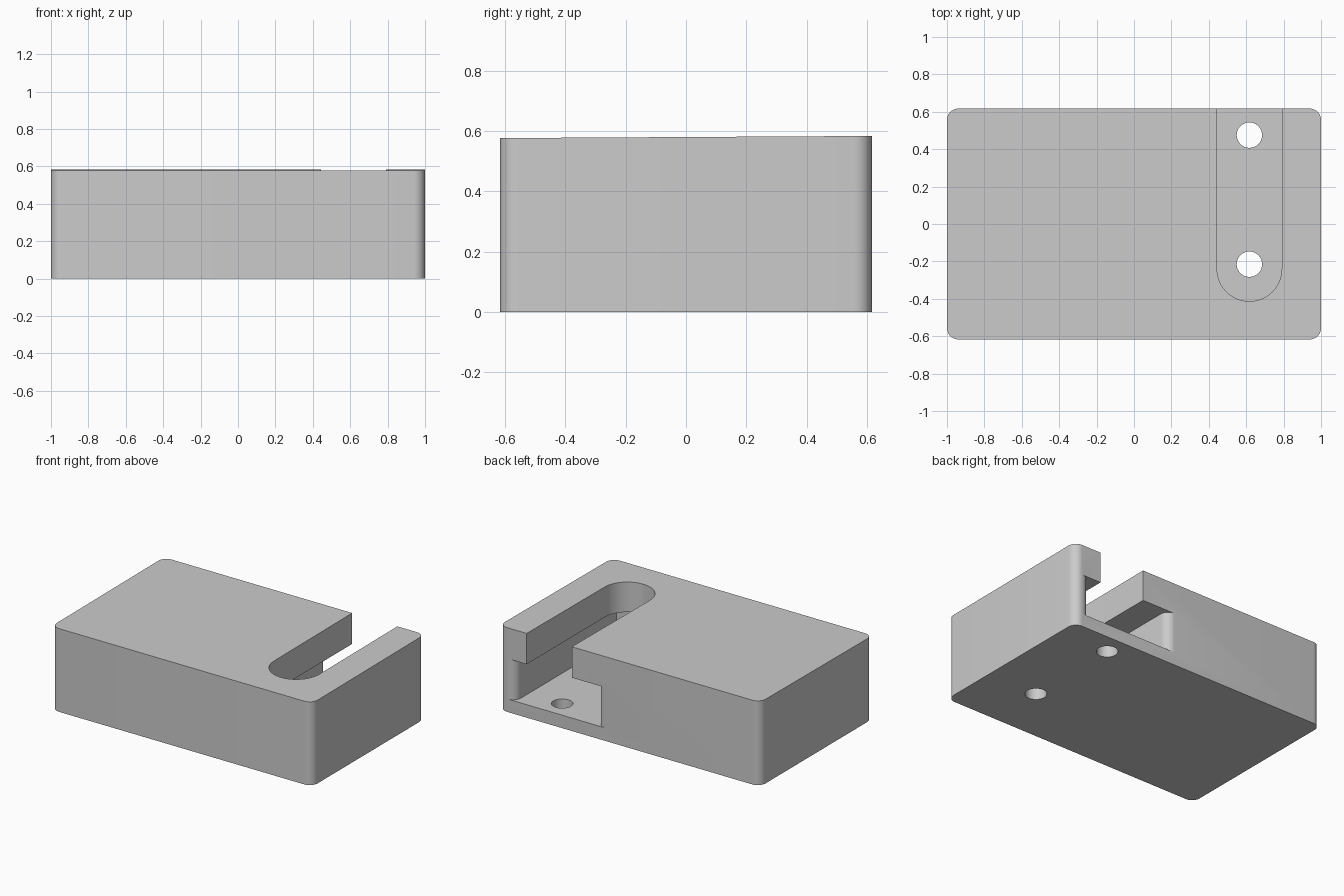
import bpy, bmesh, math

if "Cube" in bpy.data.objects:
    bpy.data.objects.remove(bpy.data.objects["Cube"])

HALF_X, HALF_Y, RADIUS = 1.0, 0.617, 0.06
SLOT_X, SLOT_R = 0.617, 0.173
FLOOR, CEILING, OUT = 0.09, 0.37, 0.8

grey = bpy.data.materials.new("light grey")
grey.use_nodes = True
grey.diffuse_color = (0.6, 0.6, 0.6, 1)
grey.node_tree.nodes["Principled BSDF"].inputs["Base Color"].default_value = (0.6, 0.6, 0.6, 1)


def arc(cx, cy, r, start, end, steps):
    """Points along an arc, angles in degrees."""
    angles = [math.radians(start + (end - start) * i / steps) for i in range(steps + 1)]
    return [(cx + r * math.cos(a), cy + r * math.sin(a)) for a in angles]


def prism(name, outline, z0, z1):
    """Upright solid with the given outline."""
    bm = bmesh.new()
    face = bm.faces.new([bm.verts.new((x, y, z0)) for x, y in outline])
    top = bmesh.ops.extrude_face_region(bm, geom=[face])["geom"]
    bmesh.ops.translate(bm, vec=(0, 0, z1 - z0),
                        verts=[v for v in top if isinstance(v, bmesh.types.BMVert)])
    bmesh.ops.recalc_face_normals(bm, faces=bm.faces)
    mesh = bpy.data.meshes.new(name)
    bm.to_mesh(mesh)
    bm.free()
    mesh.materials.append(grey)
    obj = bpy.data.objects.new(name, mesh)
    bpy.context.collection.objects.link(obj)
    return obj


# Rounded block with a very slightly sloping top
corners = []
for i, (sx, sy) in enumerate([(1, 1), (-1, 1), (-1, -1), (1, -1)]):
    corners += arc(sx * (HALF_X - RADIUS), sy * (HALF_Y - RADIUS), RADIUS,
                   90 * i, 90 * i + 90, 10)
body = prism("holder_block", corners, 0, 0.58)
for v in body.data.vertices:
    if v.co.z > 0.3:
        v.co.z = 0.5805 + 0.0057 * v.co.y

# Round-ended slot through the top, open at the back
slot = [(SLOT_X + SLOT_R, OUT), (SLOT_X - SLOT_R, OUT)]
slot += arc(SLOT_X, -0.24, SLOT_R, 180, 360, 32)

# Wide inner chamber with a rounded mouth at the back
mouth_l, mouth_r, end_y = 0.935, 0.19, -0.49
chamber = [(mouth_l, OUT), (mouth_r, OUT)]
chamber += arc(mouth_r, HALF_Y - RADIUS, RADIUS, 90, 0, 10)
chamber += [(mouth_r + RADIUS, end_y), (mouth_l - RADIUS, end_y)]
chamber += arc(mouth_l, HALF_Y - RADIUS, RADIUS, 180, 90, 10)

cutters = [prism("chamber_cutter", chamber, FLOOR, CEILING),
           prism("slot_cutter", slot, 0.25, 0.8)]

# Two screw holes through the floor
for y in (0.475, -0.215):
    hole = arc(SLOT_X, y, 0.068, 0, 360, 32)[:-1]
    cutters.append(prism("hole_cutter", hole, -0.1, 0.2))

# Cut everything out of the block
bpy.context.view_layer.objects.active = body
for cutter in cutters:
    cutter.hide_render = True
    mod = body.modifiers.new("cut", "BOOLEAN")
    mod.operation = "DIFFERENCE"
    mod.solver = "EXACT"
    mod.object = cutter
    bpy.ops.object.modifier_apply(modifier=mod.name)
for cutter in cutters:
    bpy.data.objects.remove(cutter)

for o in bpy.context.selected_objects:
    o.select_set(False)
body.select_set(True)
bpy.ops.object.shade_smooth_by_angle(angle=math.radians(30))
